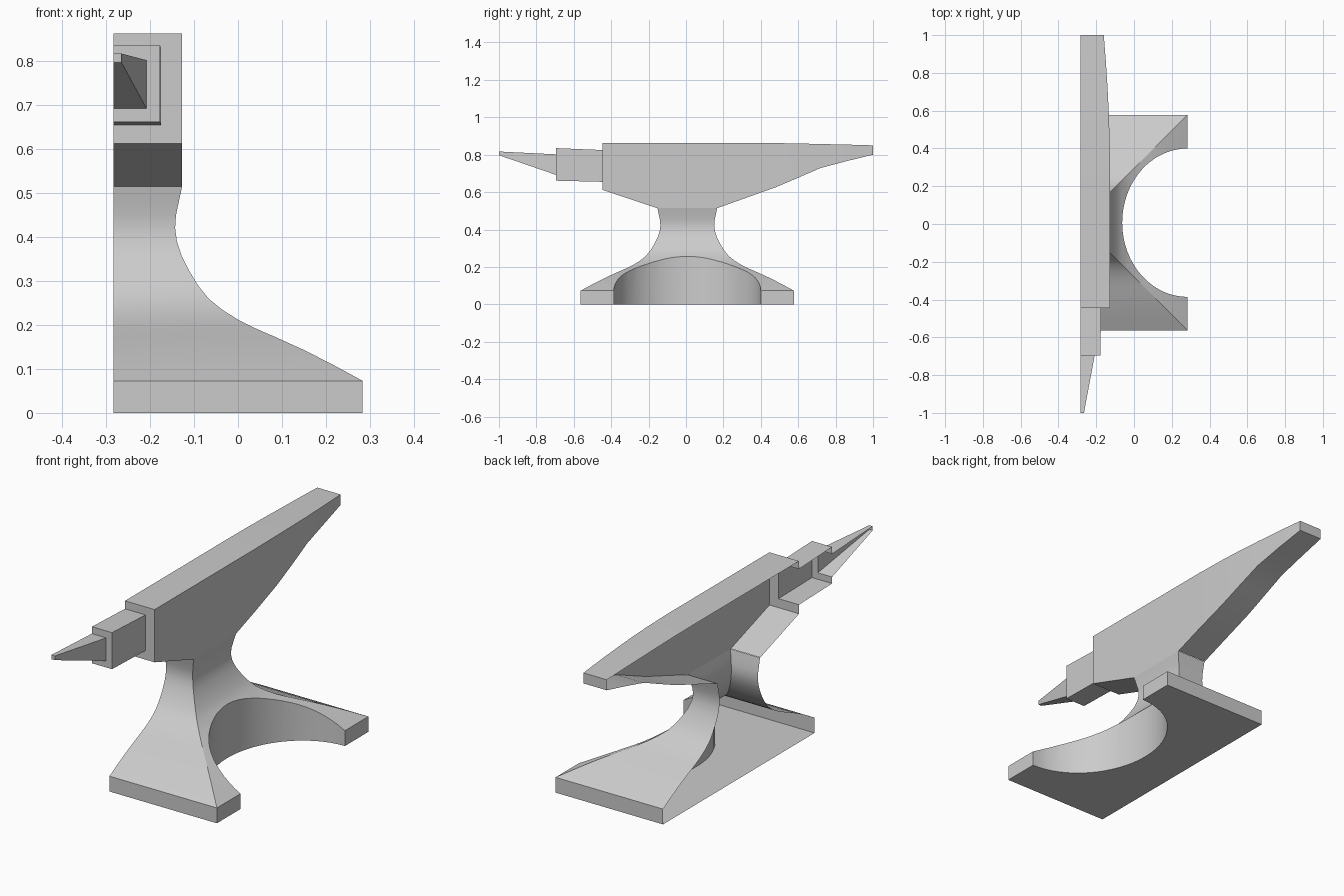
import bpy, bmesh, math

if "Cube" in bpy.data.objects:
    bpy.data.objects.remove(bpy.data.objects["Cube"])

CUT = -0.283   # plane where the half anvil is left open
YC = 0.007     # centre of the foot along y


def new_object(name, bm):
    mesh = bpy.data.meshes.new(name)
    bmesh.ops.recalc_face_normals(bm, faces=bm.faces)
    bm.to_mesh(mesh)
    bm.free()
    ob = bpy.data.objects.new(name, mesh)
    bpy.context.collection.objects.link(ob)
    return ob


def smooth(ob, angle=25):
    bpy.ops.object.select_all(action='DESELECT')
    ob.select_set(True)
    bpy.context.view_layer.objects.active = ob
    bpy.ops.object.shade_smooth_by_angle(angle=math.radians(angle))


# Upper part: open U-shaped sections along y (y, bottom z, top z, right x)
sections = [
    (-1.0, 0.797, 0.817, -0.265),                                    # horn tip
    (-0.695, 0.692, 0.802, -0.208), (-0.695, 0.661, 0.835, -0.177),  # step
    (-0.446, 0.655, 0.825, -0.175), (-0.446, 0.612, 0.863, -0.127),  # face end
    (-0.155, 0.515, 0.863, -0.127), (0.169, 0.515, 0.863, -0.127),   # over waist
    (0.32, 0.569, 0.863, -0.127), (0.48, 0.626, 0.862, -0.130),
    (0.6, 0.677, 0.860, -0.134), (0.72, 0.729, 0.857, -0.140),
    (0.86, 0.766, 0.854, -0.149), (1.0, 0.800, 0.850, -0.160)]       # heel
bm = bmesh.new()
rings = [[bm.verts.new(p) for p in ((CUT, y, zb), (x, y, zb), (x, y, zt), (CUT, y, zt))]
         for y, zb, zt, x in sections]
for k, (a, b) in enumerate(zip(rings, rings[1:])):
    for i in range(3):
        if k == 5 and i == 0:
            continue    # opening into the waist
        bm.faces.new((a[i], a[i + 1], b[i + 1], b[i]))
bm.faces.new(rings[0])
bm.faces.new(rings[-1])
smooth(new_object("anvil_top", bm), 15)

# Waist and foot: flared rectangular rings (right x, z), same flare on each side
profile = [(0.283, 0.0), (0.283, 0.073), (0.215, 0.110), (0.15, 0.143), (0.084, 0.173),
           (0.04, 0.192), (0.0, 0.212), (-0.035, 0.234), (-0.066, 0.259), (-0.091, 0.290),
           (-0.112, 0.325), (-0.128, 0.357), (-0.139, 0.390), (-0.143, 0.420),
           (-0.141, 0.450), (-0.134, 0.483), (-0.127, 0.515)]
bm = bmesh.new()
rings = []
for x, z in profile:
    h = x + 0.287
    rings.append([bm.verts.new(p) for p in (
        (CUT, YC - h, z), (x, YC - h, z), (x, YC + h, z), (CUT, YC + h, z))])
for a, b in zip(rings, rings[1:]):
    for i in range(4):
        j = (i + 1) % 4
        bm.faces.new((a[i], a[j], b[j], b[i]))
bm.faces.new(rings[0])
bm.faces.new(rings[-1])
foot = new_object("waist_and_foot", bm)

# Round recess in the side of the foot
bpy.ops.mesh.primitive_cylinder_add(vertices=64, radius=1, depth=1, location=(0.2835, YC, 0.1))
cutter = bpy.context.object
cutter.name = "recess_cutter"
cutter.scale = (0.346, 0.393, 0.8)
cutter.hide_render = True
mod = foot.modifiers.new("recess", 'BOOLEAN')
mod.operation = 'DIFFERENCE'
mod.solver = 'EXACT'
mod.object = cutter
bpy.context.view_layer.objects.active = foot
bpy.ops.object.modifier_apply(modifier=mod.name)
bpy.data.objects.remove(cutter)

# Open the cut side and the joint with the top
bm = bmesh.new()
bm.from_mesh(foot.data)
caps = [f for f in bm.faces
        if all(v.co.x < CUT + 1e-4 for v in f.verts) or all(v.co.z > 0.5149 for v in f.verts)]
bmesh.ops.delete(bm, geom=caps, context='FACES')
bm.to_mesh(foot.data)
bm.free()
smooth(foot)
